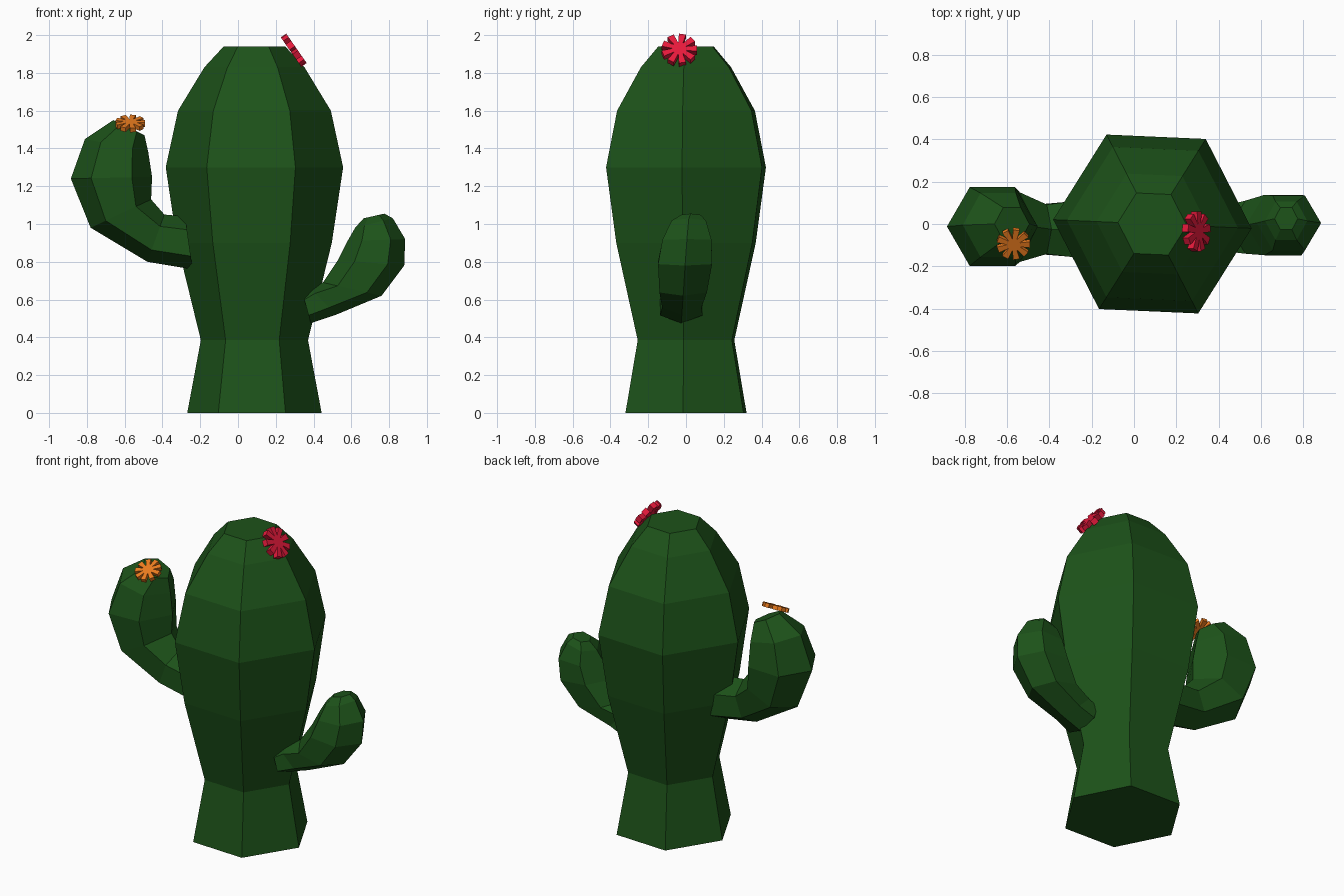
import bpy, bmesh
from math import pi, sin, cos, radians
from mathutils import Vector

if "Cube" in bpy.data.objects:
    bpy.data.objects.remove(bpy.data.objects["Cube"])


def material(name, rgb):
    m = bpy.data.materials.new(name)
    m.diffuse_color = (*rgb, 1)
    m.use_nodes = True
    m.node_tree.nodes["Principled BSDF"].inputs["Base Color"].default_value = m.diffuse_color
    return m


GREEN = material("cactus_green", (0.012, 0.085, 0.01))
RED = material("flower_red", (0.8, 0.01, 0.045))
ORANGE = material("flower_orange", (0.83, 0.2, 0.013))


def finish(name, bm, mat):
    bmesh.ops.recalc_face_normals(bm, faces=bm.faces)
    me = bpy.data.meshes.new(name)
    bm.to_mesh(me)
    bm.free()
    me.materials.append(mat)
    ob = bpy.data.objects.new(name, me)
    bpy.context.collection.objects.link(ob)


def loft(name, rings, mat):
    """Bridge equal-sized rings of points and cap both ends."""
    bm = bmesh.new()
    loops = [[bm.verts.new(p) for p in ring] for ring in rings]
    n = len(loops[0])
    for a, b in zip(loops, loops[1:]):
        for i in range(n):
            j = (i + 1) % n
            bm.faces.new((a[i], a[j], b[j], b[i]))
    bm.faces.new(loops[0][::-1])
    bm.faces.new(loops[-1])
    finish(name, bm, mat)


def hex_ring(outer, inner, y, ry, turn=0):
    """Hexagon spanning two (x, z) points, with radius ry along y."""
    a, b = Vector((outer[0], y, outer[1])), Vector((inner[0], y, inner[1]))
    c, u = (a + b) / 2, (b - a) / 2
    angles = [i * pi / 3 + turn for i in range(6)]
    return [c + u * cos(t) + Vector((0, ry * sin(t), 0)) for t in angles]


def flower(name, centre, normal, radius, mat, petals=9, thick=0.035):
    """Star-shaped blossom with blunt petals."""
    q = Vector(normal).to_track_quat('Z', 'Y')
    step = 2 * pi / petals
    outline = []
    for i in range(petals):
        t = i * step
        outline += [(t - step / 2, radius * 0.38), (t - 0.2, radius), (t + 0.2, radius)]
    rings = [[Vector(centre) + q @ Vector((r * cos(t), r * sin(t), h)) for t, r in outline]
             for h in (-thick / 2, thick / 2)]
    loft(name, rings, mat)


# Trunk: hexagonal rings of (z, radius)
CX = 0.087
trunk = [(0, 0.356), (0.385, 0.284), (0.9, 0.41), (1.3, 0.47),
         (1.6, 0.405), (1.83, 0.265), (1.94, 0.163)]
loft("trunk", [hex_ring((CX - r, z), (CX + r, z), 0, r * 1.015, radians(-2.5))
               for z, r in trunk], GREEN)

# Arms: outer point, inner point, y centre, y radius
left = [((-0.24, 0.76), (-0.28, 1.04), -0.025, 0.155),
        ((-0.48, 0.80), (-0.39, 1.05), -0.025, 0.135),
        ((-0.78, 0.98), (-0.46, 1.13), -0.015, 0.19),
        ((-0.885, 1.24), (-0.455, 1.25), -0.012, 0.215),
        ((-0.81, 1.45), (-0.475, 1.38), -0.005, 0.175),
        ((-0.66, 1.55), (-0.495, 1.47), 0, 0.09)]
loft("left_arm", [hex_ring(*r) for r in left], GREEN)

right = [((0.385, 0.475), (0.34, 0.64), -0.025, 0.13),
         ((0.52, 0.52), (0.37, 0.67), -0.022, 0.12),
         ((0.76, 0.62), (0.45, 0.69), -0.015, 0.145),
         ((0.88, 0.78), (0.53, 0.81), -0.005, 0.165),
         ((0.885, 0.92), (0.58, 0.91), 0.005, 0.15),
         ((0.82, 1.03), (0.62, 0.98), 0.015, 0.105),
         ((0.775, 1.055), (0.665, 1.03), 0.025, 0.06)]
loft("right_arm", [hex_ring(*r) for r in right], GREEN)

# Flowers
flower("trunk_flower", (0.295, -0.035, 1.92), (0.82, 0, 0.57), 0.095, RED)
flower("arm_flower", (-0.57, -0.093, 1.532), (0, -0.45, 0.89), 0.08, ORANGE, thick=0.025)
